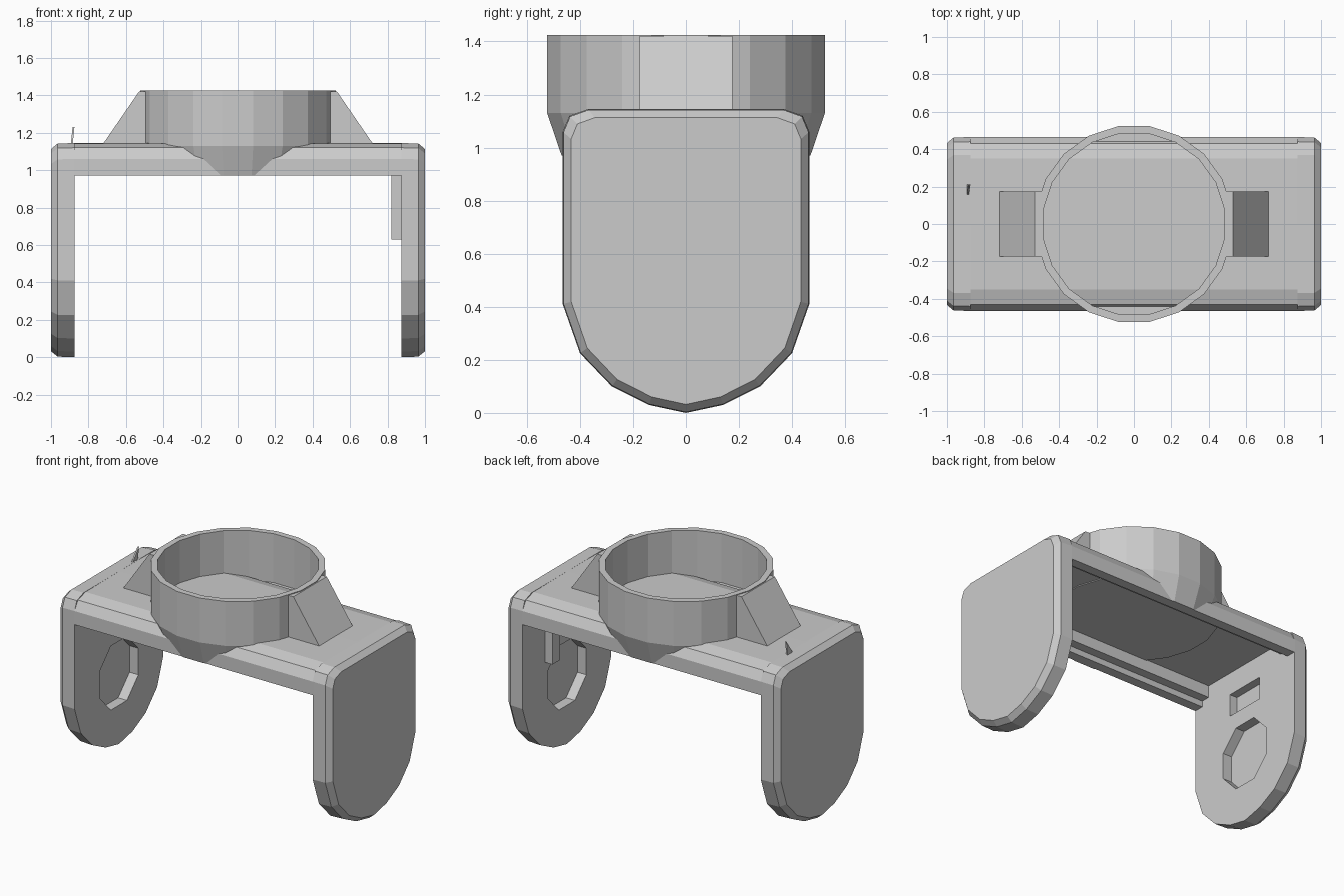
import bpy, bmesh, math

if "Cube" in bpy.data.objects:
    bpy.data.objects.remove(bpy.data.objects["Cube"])


def finish(name, bm):
    bmesh.ops.recalc_face_normals(bm, faces=bm.faces)
    me = bpy.data.meshes.new(name)
    bm.to_mesh(me)
    bm.free()
    ob = bpy.data.objects.new(name, me)
    bpy.context.collection.objects.link(ob)
    return ob


def loft(name, loops):
    """Skin a stack of equal-length point loops and cap both ends."""
    bm = bmesh.new()
    rings = [[bm.verts.new(p) for p in loop] for loop in loops]
    n = len(rings[0])
    for a, b in zip(rings, rings[1:]):
        for i in range(n):
            j = (i + 1) % n
            bm.faces.new((a[i], a[j], b[j], b[i]))
    bm.faces.new(rings[0])
    bm.faces.new(rings[-1])
    return finish(name, bm)


def box(name, x0, x1, y0, y1, z0, z1):
    c = [(y0, z0), (y1, z0), (y1, z1), (y0, z1)]
    return loft(name, [[(x, y, z) for y, z in c] for x in (x0, x1)])


def circle(r, z, n=20):
    return [(r * math.cos(math.tau * (i + .5) / n),
             r * math.sin(math.tau * (i + .5) / n), z) for i in range(n)]


def cut(ob, cutter):
    m = ob.modifiers.new("cut", 'BOOLEAN')
    m.operation, m.solver, m.object = 'DIFFERENCE', 'EXACT', cutter
    cutter.hide_render = True
    cutter.hide_set(True)


def both(half):
    """Mirror a half profile in y into a closed outline."""
    return half + [(-y, z) for y, z in reversed(half) if y > 0]


# Top bridge: channel section with rounded shoulders and stepped rails
bridge = both([(0, 1.09), (.34, 1.09), (.34, 1.01), (.40, 1.01), (.40, .97),
               (.465, .97), (.465, 1.06), (.43, 1.12), (.35, 1.143), (0, 1.145)])
bridge = [(.0, 1.09)] + bridge[1:9] + [(0, 1.145)] + \
    [(-y, z) for y, z in reversed(bridge[1:9])]
loft("top_bridge", [[(x, y, z) for y, z in bridge] for x in (-.88, .88)])

# Side arms with rounded lower ends and bevelled outer edges
arm = [(0, 0), (.14, .03), (.28, .1), (.40, .225), (.465, .41),
       (.465, 1.06), (.44, 1.12), (.37, 1.145)]
arm += [(-y, z) for y, z in reversed(arm) if y > 0]


def shrink(d):
    return [(y * (1 - d / .465), .57 + (z - .57) * (1 - d / .57)) for y, z in arm]


for s, side in ((-1, "left"), (1, "right")):
    ob = loft(side + "_arm", [[(s * x, y, z) for y, z in shrink(d)]
                              for x, d in ((.875, 0), (.965, .003), (1, .032))])
    # Round pivot recess and rectangular slot on the inner face
    octagon = [(.22 * math.cos(math.tau * (i + .5) / 8),
                .47 + .23 * math.sin(math.tau * (i + .5) / 8)) for i in range(8)]
    cut(ob, loft(side + "_pivot_cutter",
                 [[(s * x, y, z) for y, z in octagon] for x in (.8, .94)]))
    cut(ob, box(side + "_slot_cutter", s * .8, s * .93, -.14, .14, .79, .94))

    # Gusset bracing the collar
    tri = [(.49, 1.10), (.75, 1.10), (.53, 1.42), (.49, 1.42)]
    loft(side + "_gusset", [[(s * x, y, z) for x, z in tri] for y in (-.175, .175)])

# Raised rib on the inner face of the right arm
box("inner_rib", .82, .885, .15, .23, .63, .98)

# Round collar, tapered below where it overhangs the bridge
collar = loft("collar", [circle(.475, .97), circle(.53, 1.13), circle(.53, 1.425)])
cut(collar, loft("bore_cutter", [circle(.49, 1.10), circle(.49, 1.6)]))
cut(collar, box("channel_cutter", -.8, .8, -.42, .42, .9, 1.085))

# Small upright sliver on the left shoulder
loft("shoulder_fin", [[(x, .15, 1.13), (x, .21, 1.13), (x + .01, .21, 1.23)]
                      for x in (-.895, -.885)])
